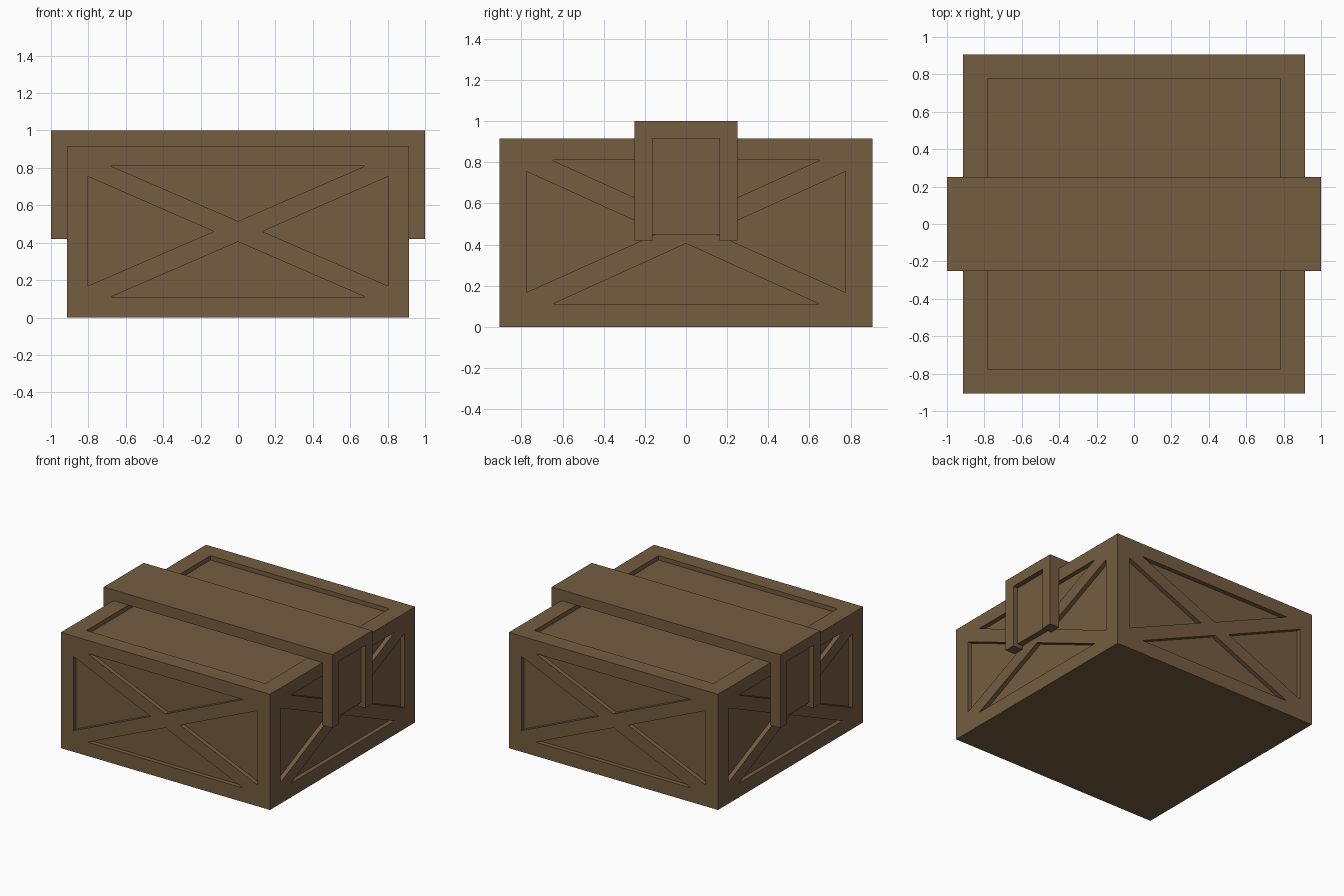
import bpy, bmesh
from mathutils import Vector

if "Cube" in bpy.data.objects:
    bpy.data.objects.remove(bpy.data.objects["Cube"])

wood = bpy.data.materials.new("brown wood")
wood.diffuse_color = (0.175, 0.109, 0.052, 1)
wood.use_nodes = True
wood.node_tree.nodes["Principled BSDF"].inputs["Base Color"].default_value = wood.diffuse_color

HX, HY, H = 0.915, 0.907, 0.915   # crate half sizes and height
D = 0.035                         # recess depth


def make(name, bm):
    bmesh.ops.recalc_face_normals(bm, faces=bm.faces)
    me = bpy.data.meshes.new(name)
    bm.to_mesh(me)
    bm.free()
    ob = bpy.data.objects.new(name, me)
    me.materials.append(wood)
    bpy.context.collection.objects.link(ob)
    return ob


def prism(bm, pts, shift):
    a = [bm.verts.new(p) for p in pts]
    b = [bm.verts.new(Vector(p) + Vector(shift)) for p in pts]
    bm.faces.new(a)
    bm.faces.new(b[::-1])
    n = len(a)
    for i in range(n):
        bm.faces.new((a[i], b[i], b[(i + 1) % n], a[(i + 1) % n]))


def box(bm, x0, x1, y0, y1, z0, z1):
    prism(bm, [(x0, y0, z0), (x1, y0, z0), (x1, y1, z0), (x0, y1, z0)], (0, 0, z1 - z0))


def triangles(side, flat, apex):
    """Four recessed triangles left between the crossed braces."""
    return [[(-flat, 0.81), (flat, 0.81), (0, 0.515)],
            [(-flat, 0.11), (flat, 0.11), (0, 0.405)],
            [(-side, 0.755), (-side, 0.168), (-apex, 0.46)],
            [(side, 0.755), (side, 0.168), (apex, 0.46)]]


# Crate body with recesses cut between the frame and cross braces
bm = bmesh.new()
box(bm, -HX, HX, -HY, HY, 0, H)
crate = make("crate_body", bm)

bm = bmesh.new()
E = 0.05                          # cutter overshoot outside the crate
for s in (-1, 1):
    for tri in triangles(0.805, 0.68, 0.13):
        prism(bm, [(u, s * (HY - D), z) for u, z in tri], (0, s * (D + E), 0))
    for tri in triangles(0.775, 0.65, 0.125):
        prism(bm, [(s * (HX - D), u, z) for u, z in tri], (s * (D + E), 0, 0))
box(bm, -0.783, 0.783, -0.775, 0.775, H - D, H + E)
cutter = make("recess_cutter", bm)
cutter.hide_render = True

mod = crate.modifiers.new("recesses", 'BOOLEAN')
mod.operation = 'DIFFERENCE'
mod.solver = 'EXACT'
mod.object = cutter
bpy.context.view_layer.objects.active = crate
bpy.ops.object.modifier_apply(modifier=mod.name)
bpy.data.objects.remove(cutter)

# Strap across the lid
bm = bmesh.new()
box(bm, -1, 1, -0.25, 0.25, H, 1.0)
make("strap_top", bm)

# Strap legs and the recessed plate between them, on both sides
for s, side in ((-1, "left"), (1, "right")):
    for t, end in ((-1, "front"), (1, "back")):
        bm = bmesh.new()
        ys = sorted((t * 0.163, t * 0.25))
        xs = sorted((s * HX, s * 1.0))
        box(bm, *xs, *ys, 0.42, H)
        make(f"strap_leg_{side}_{end}", bm)
    bm = bmesh.new()
    xs = sorted((s * (HX - 0.02), s * 0.96))
    box(bm, *xs, -0.163, 0.163, 0.45, H)
    make(f"strap_plate_{side}", bm)
